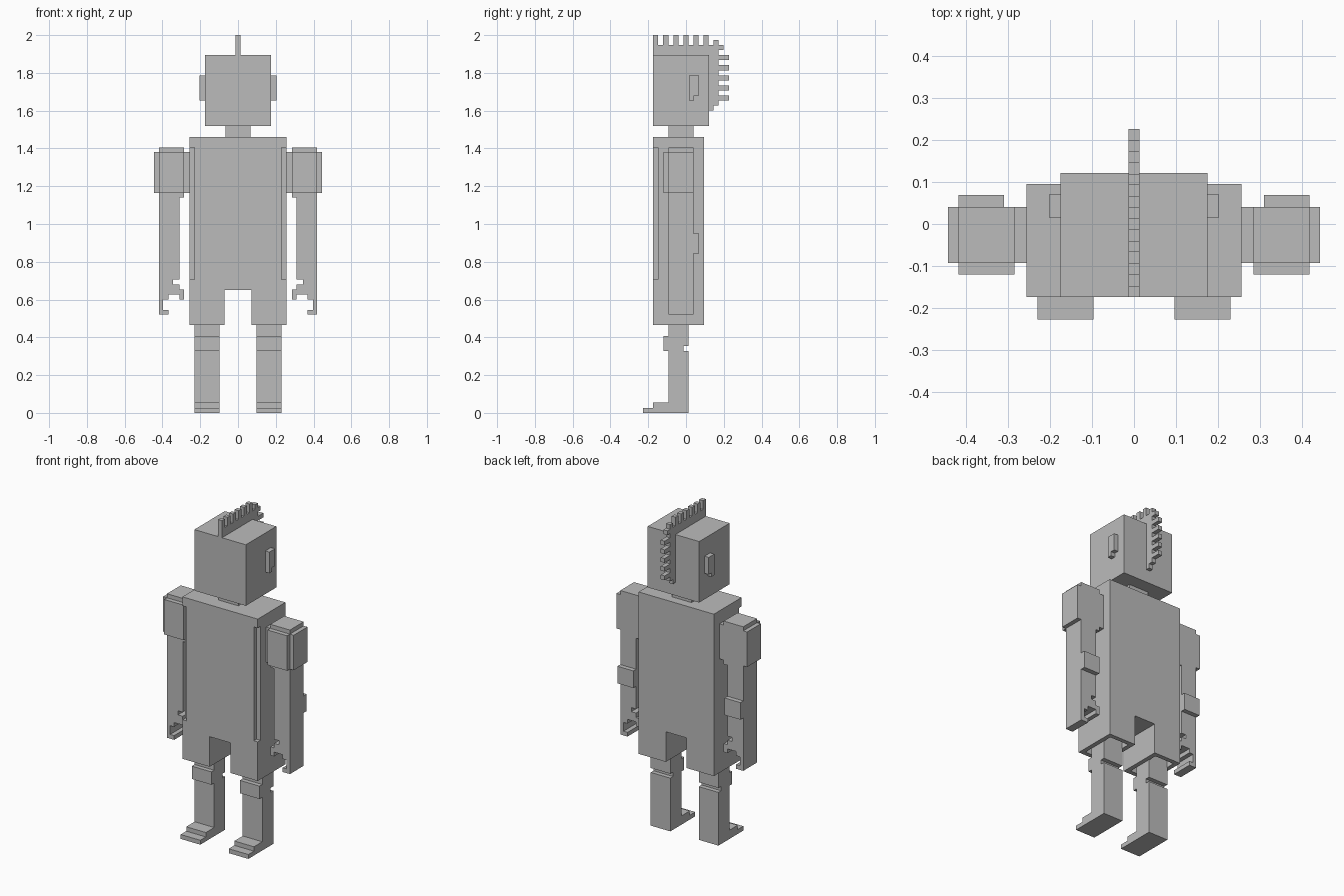
import bpy, bmesh

if "Cube" in bpy.data.objects:
    bpy.data.objects.remove(bpy.data.objects["Cube"])

grey = bpy.data.materials.new("plain grey")
grey.diffuse_color = (0.5, 0.5, 0.5, 1)
grey.use_nodes = True
grey.node_tree.nodes["Principled BSDF"].inputs["Base Color"].default_value = grey.diffuse_color
V = 0.0267  # edge of one voxel


def prism(name, pts, lo, hi, axis):
    """Extrude a 2D profile along an axis: X takes (y,z), Y takes (x,z)."""
    bm = bmesh.new()
    place = (lambda p, d: (d, p[0], p[1])) if axis == 'X' else (lambda p, d: (p[0], d, p[1]))
    face = bm.faces.new([bm.verts.new(place(p, lo)) for p in pts])
    ext = bmesh.ops.extrude_face_region(bm, geom=[face])
    for v in ext["geom"]:
        if isinstance(v, bmesh.types.BMVert):
            v.co["XYZ".index(axis)] = hi
    bmesh.ops.recalc_face_normals(bm, faces=bm.faces)
    me = bpy.data.meshes.new(name)
    bm.to_mesh(me)
    bm.free()
    me.materials.append(grey)
    ob = bpy.data.objects.new(name, me)
    bpy.context.collection.objects.link(ob)
    return ob


def box(name, x, y, z):
    return prism(name, [(x[0], z[0]), (x[1], z[0]), (x[1], z[1]), (x[0], z[1])], *y, 'Y')


def side(s, a, b):
    return tuple(sorted((s * a, s * b)))


def cut(target, x, y, z):
    c = box("cutter", x, y, z)
    c.hide_render = True
    c.hide_viewport = True
    c.display_type = 'WIRE'
    m = target.modifiers.new("cut", 'BOOLEAN')
    m.operation, m.solver, m.object = 'DIFFERENCE', 'EXACT', c


# Torso with the gap between the trouser legs
torso = box("torso", (-.256, .256), (-.174, .095), (.465, 1.46))
cut(torso, (-.071, .071), (-.3, .3), (.3, .65))

# Neck and head
box("neck", (-.067, .067), (-.093, .041), (1.46, 1.52))
box("head", (-.175, .175), (-.174, .122), (1.52, 1.895))

# Crest: one stepped outline with spikes on top and behind
y0 = -.174
crest = [(y0, 1.895)]
for i in range(6):
    y = y0 + 2 * V * i
    crest += [(y, 2), (y + V, 2), (y + V, 1.947), (y + 2 * V, 1.947)]
y = y0 + 12 * V
crest += [(y, 1.975), (y + V, 1.975), (y + V, 1.947), (y + 2 * V, 1.947), (y + 2 * V, 1.921)]
back = y + V
for i in range(5):
    z = 1.894 - 2 * V * i
    crest += [(back, z + V), (back, z), (y0 + 15 * V, z), (y0 + 15 * V, z - V), (back, z - V)]
crest += [(back, 1.627), (back - V, 1.627), (back - V, 1.6), (.122, 1.6), (.122, 1.895)]
prism("crest", crest, -.0133, .0133, 'X')

for s, tag in ((1, "left"), (-1, "right")):
    # Notch down the front corner, and the hollow trouser leg
    cut(torso, side(s, .229, .4), (-.4, -.147), (.705, 1.405))
    cut(torso, side(s, .0985, .2295), (-.147, .068), (.3, .645))

    # Ear
    prism(tag + "_ear", [(.015, 1.655), (.042, 1.655), (.042, 1.68), (.07, 1.68),
                         (.07, 1.785), (.015, 1.785)], *side(s, .175, .203), 'X')

    # Leg with knee pad, knee crease and stepped foot
    leg = [(-.228, 0), (.014, 0), (.014, .327), (-.013, .327), (-.013, .354), (.014, .354),
           (.014, .64), (-.093, .64), (-.093, .406), (-.12, .406), (-.12, .327),
           (-.093, .327), (-.093, .054), (-.174, .054), (-.174, .027), (-.228, .027)]
    prism(tag + "_leg", leg, *side(s, .097, .23), 'X')

    # Arm with its shoulder and hooked hand
    arm = [(.256, 1.165), (.285, 1.165), (.285, 1.14), (.31, 1.14), (.31, .705), (.343, .705),
           (.343, .68), (.311, .68), (.311, .652), (.285, .652), (.285, .6), (.311, .6),
           (.311, .626), (.369, .626), (.369, .6), (.396, .6), (.396, .546), (.369, .546),
           (.369, .52), (.418, .52), (.418, 1.165), (.444, 1.165), (.444, 1.38), (.418, 1.38),
           (.418, 1.405), (.285, 1.405), (.285, 1.38), (.256, 1.38)]
    prism(tag + "_arm", [(s * a, b) for a, b in arm], -.093, .041, 'Y')
    box(tag + "_shoulder_pad", side(s, .285, .418), (-.12, -.093), (1.165, 1.38))
    box(tag + "_elbow", side(s, .31, .418), (.041, .069), (.845, .95))
